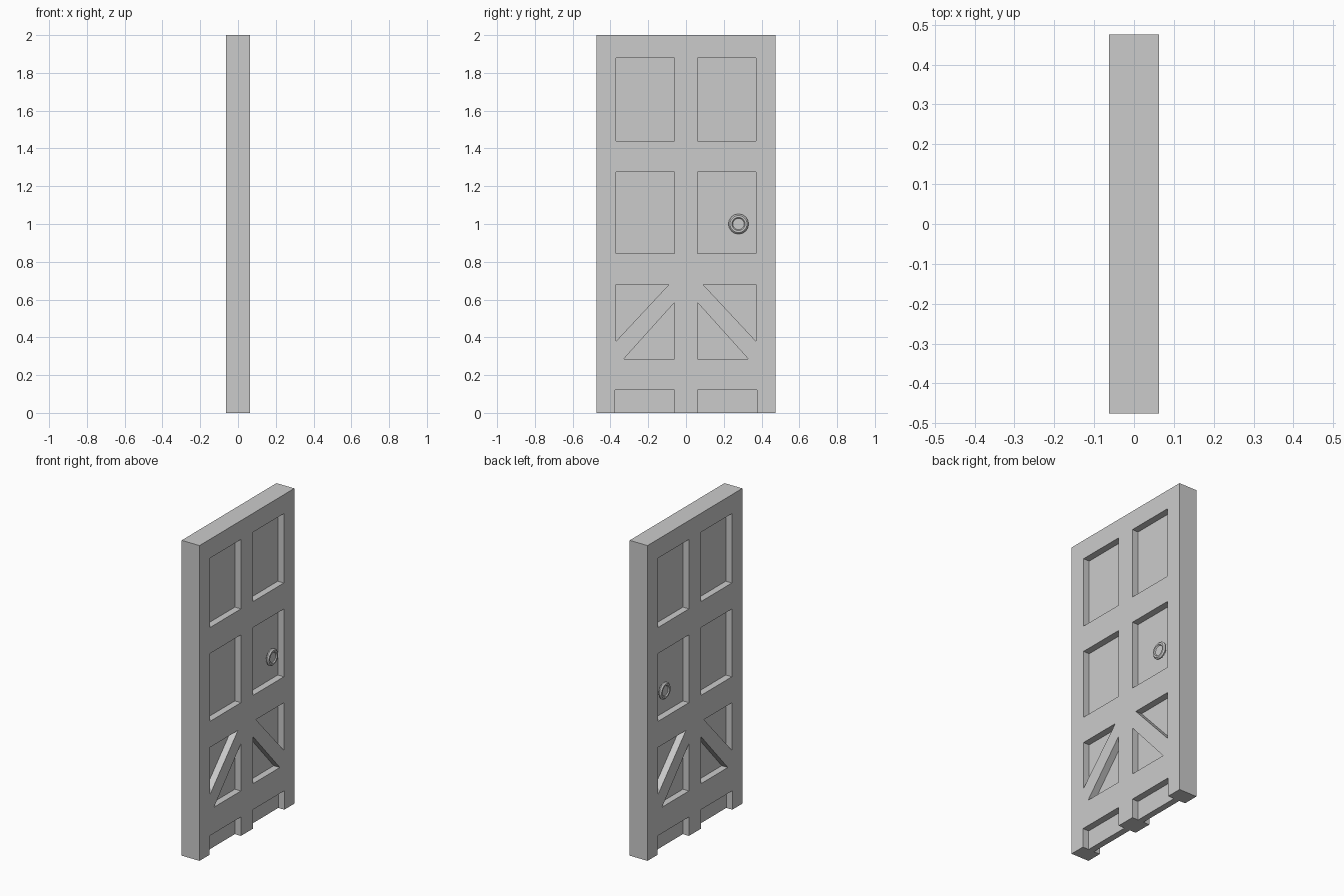
import bpy, bmesh, math
from mathutils import Matrix, Vector

if "Cube" in bpy.data.objects:
    bpy.data.objects.remove(bpy.data.objects["Cube"])

HALF_W, HALF_T, HEIGHT = 0.475, 0.0625, 2.0
PANEL_T = 0.02          # half thickness of the recessed panels


def finish(bm, name):
    bmesh.ops.recalc_face_normals(bm, faces=bm.faces)
    mesh = bpy.data.meshes.new(name)
    bm.to_mesh(mesh)
    bm.free()
    obj = bpy.data.objects.new(name, mesh)
    bpy.context.collection.objects.link(obj)
    return obj


def slab(name, loops, half):
    """Fill (y, z) outlines, inner loops being holes, and extrude along x."""
    bm = bmesh.new()
    for loop in loops:
        vs = [bm.verts.new((-half, y, z)) for y, z in loop]
        for a, b in zip(vs, vs[1:] + vs[:1]):
            bm.edges.new((a, b))
    bmesh.ops.triangle_fill(bm, edges=bm.edges[:], use_beauty=True, normal=(1, 0, 0))
    res = bmesh.ops.extrude_face_region(bm, geom=bm.faces[:], use_keep_orig=True)
    top = [g for g in res["geom"] if isinstance(g, bmesh.types.BMVert)]
    bmesh.ops.translate(bm, verts=top, vec=(2 * half, 0, 0))
    return finish(bm, name)


def rect(y0, y1, z0, z1):
    return [(y0, z0), (y1, z0), (y1, z1), (y0, z1)]


def mirrored(loop):
    return [(-y, z) for y, z in reversed(loop)]


# Openings on the +y half: two panels and the two triangles beside the brace
right = [
    rect(0.06, 0.37, 1.44, 1.88),
    rect(0.06, 0.37, 0.845, 1.275),
    [(0.09, 0.68), (0.37, 0.38), (0.37, 0.68)],
    [(0.06, 0.285), (0.33, 0.285), (0.06, 0.585)],
]
holes = right + [mirrored(h) for h in right]

# Door frame with two notches open at the floor
half_outline = [(0.06, 0), (0.06, 0.12), (0.375, 0.12), (0.375, 0),
                (HALF_W, 0), (HALF_W, HEIGHT)]
slab("door_frame", [half_outline + mirrored(half_outline)] + holes, HALF_T)

# Recessed panels filling every opening
foot = rect(0.06, 0.375, 0, 0.12)
for i, loop in enumerate(holes + [foot, mirrored(foot)]):
    slab(f"panel_{i + 1}", [loop], PANEL_T)

# Round knobs, one on each face, kept inside the frame depth
profile = [(0.018, 0.02), (0.018, 0.03), (0.045, 0.034), (0.053, 0.040),
           (0.053, 0.047), (0.045, 0.055), (0.035, 0.055), (0.030, 0.049), (0, 0.049)]
for side, name in ((1, "knob_right"), (-1, "knob_left")):
    bm = bmesh.new()
    vs = [bm.verts.new((x * side, r, 0)) for r, x in profile]
    edges = [bm.edges.new(p) for p in zip(vs, vs[1:])]
    bmesh.ops.spin(bm, geom=vs + edges, cent=(0, 0, 0), axis=(1, 0, 0),
                   angle=2 * math.pi, steps=32)
    bmesh.ops.remove_doubles(bm, verts=bm.verts, dist=1e-5)
    bmesh.ops.translate(bm, verts=bm.verts, vec=(0, 0.278, 1.0))
    knob = finish(bm, name)
    bpy.ops.object.select_all(action="DESELECT")
    knob.select_set(True)
    bpy.context.view_layer.objects.active = knob
    bpy.ops.object.shade_smooth_by_angle(angle=math.radians(25))
